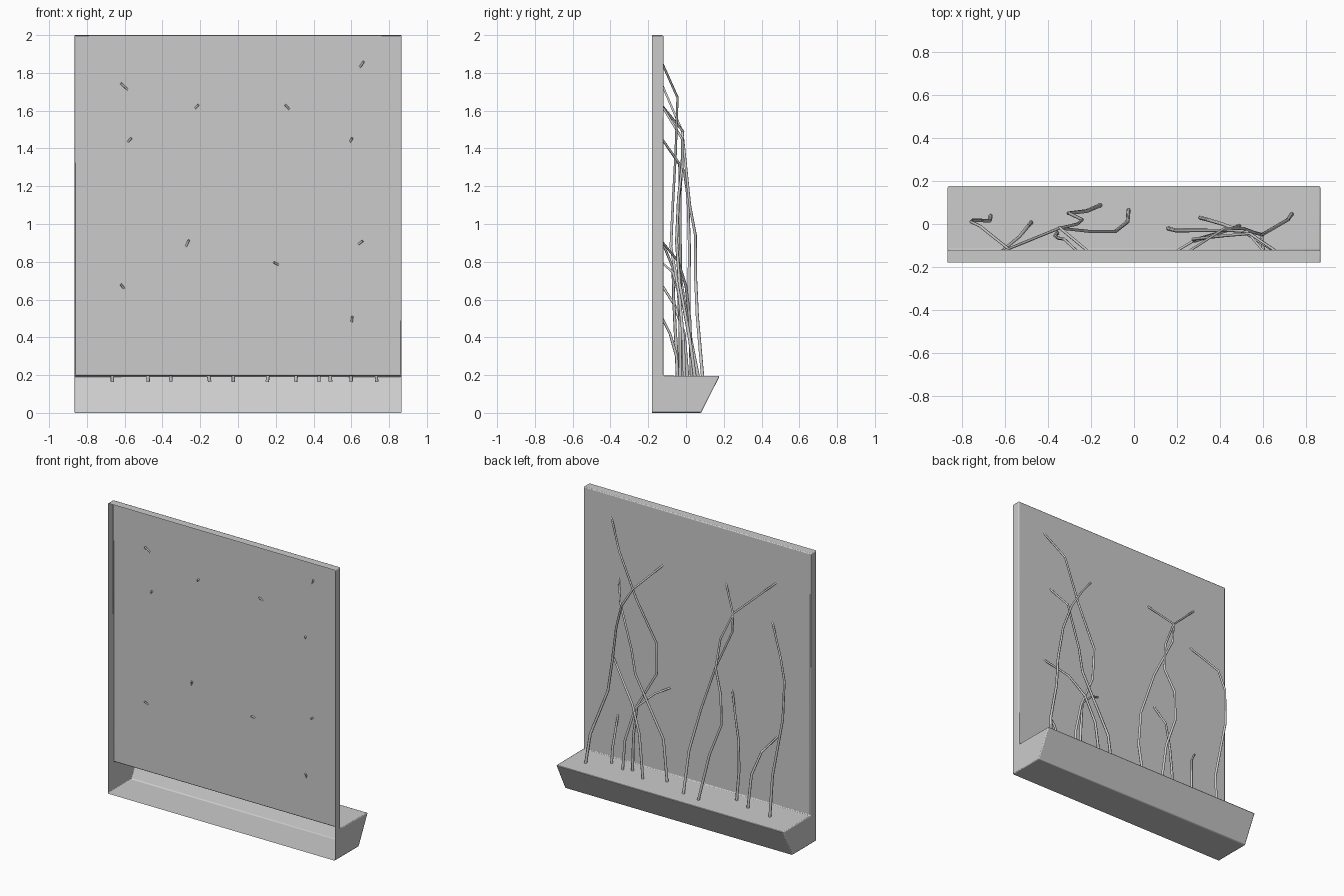
import bpy, bmesh

HALF = 0.866      # half width
BACK = -0.18      # open rear plane

# Trellis wall and planter: one thin shell, open at the rear (-y)
profile = [(BACK, 2.0), (-0.12, 2.0), (-0.12, 0.197), (0.178, 0.195), (0.08, 0.0), (BACK, 0.0)]
bm = bmesh.new()
left = [bm.verts.new((-HALF, y, z)) for y, z in profile]
right = [bm.verts.new((HALF, y, z)) for y, z in profile]
for i in range(len(profile) - 1):
    bm.faces.new((left[i], right[i], right[i + 1], left[i + 1]))
bm.faces.new(left)
bm.faces.new(right[::-1])
bmesh.ops.recalc_face_normals(bm, faces=bm.faces)
# Normals point outwards on the front of the wall
bm.normal_update()
if max(bm.faces, key=lambda f: f.calc_area()).normal.y < 0:
    bmesh.ops.reverse_faces(bm, faces=bm.faces)
mesh = bpy.data.meshes.new("wall_and_planter")
bm.to_mesh(mesh)
bm.free()
shell = bpy.data.objects.new("wall_and_planter", mesh)
bpy.context.collection.objects.link(shell)
bev = shell.modifiers.new("soft_edges", 'BEVEL')
bev.width, bev.segments, bev.limit_method = 0.006, 2, 'ANGLE'
bpy.context.view_layer.objects.active = shell
shell.select_set(True)
bpy.ops.object.shade_smooth_by_angle()

count = 0


def stem(*points):
    """Tapered vine stem through the points, rooted in the planter and ending in the wall."""
    global count
    count += 1
    cu = bpy.data.curves.new(f"vine_stem_{count}", 'CURVE')
    cu.dimensions = '3D'
    cu.bevel_depth = 0.0095
    cu.bevel_resolution = 1
    cu.use_fill_caps = True
    sp = cu.splines.new('POLY')
    sp.points.add(len(points) - 1)
    for i, (pt, co) in enumerate(zip(sp.points, points)):
        pt.co = (*co, 1)
        pt.radius = 1 - 0.35 * i / (len(points) - 1)
    sp.use_smooth = True
    bpy.context.collection.objects.link(bpy.data.objects.new(cu.name, cu))


# Right cluster of stems, tall ones first
stem((.49, -.007, .165), (.475, -.015, .40), (.414, -.035, .62), (.28, -.08, .88), (.275, -.07, 1.10),
     (.417, -.055, 1.37), (.54, -.045, 1.67), (.665, -.13, 1.86))
stem((.735, .05, .165), (.715, .02, .39), (.62, -.035, .69), (.595, -.05, .91), (.56, -.04, 1.14),
     (.507, -.02, 1.31), (.42, -.02, 1.45), (.25, -.13, 1.63))
stem((.155, -.02, .165), (.193, -.03, .475), (.30, -.03, .67), (.407, -.03, .865), (.437, -.03, 1.03),
     (.525, -.035, 1.32), (.605, -.13, 1.455))
stem((.305, .03, .165), (.342, .02, .49), (.41, 0, .67), (.515, -.04, .80), (.66, -.13, .91))
stem((.43, -.03, .165), (.42, -.03, .45), (.40, -.04, .64), (.29, -.07, .745), (.19, -.13, .797))
stem((.60, -.045, .165), (.595, -.05, .30), (.595, -.085, .42), (.605, -.13, .51))

# Left cluster of stems
stem((-.025, .07, .165), (-.03, .01, .47), (-.088, -.035, .75), (-.20, -.035, 1.07), (-.34, -.02, 1.36),
     (-.348, -.015, 1.49), (-.21, -.13, 1.63))
stem((-.15, .09, .165), (-.22, .06, .51), (-.305, .05, .735), (-.30, .05, .94), (-.24, .02, 1.10),
     (-.263, 0, 1.30), (-.348, -.02, 1.49), (-.62, -.13, 1.745))
stem((-.355, -.04, .165), (-.366, -.055, .40), (-.355, -.065, .60), (-.325, -.07, .77), (-.26, -.13, .915))
stem((-.475, .01, .165), (-.492, -.01, .42), (-.534, -.06, .57), (-.62, -.13, .68))
stem((-.665, .04, .165), (-.67, .015, .47), (-.75, .018, .88), (-.757, .01, 1.14), (-.715, -.01, 1.28),
     (-.565, -.13, 1.455))
